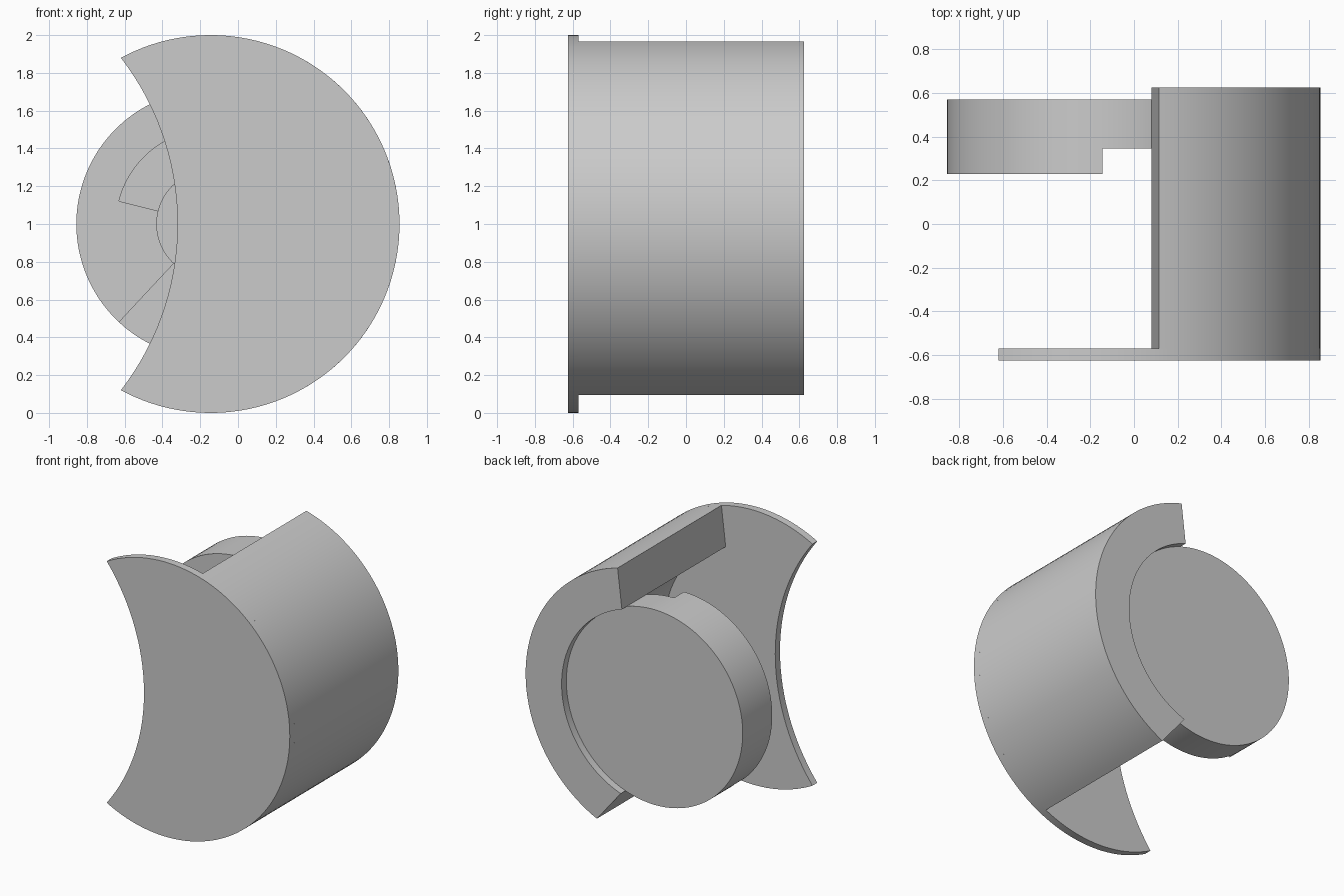
import bpy, bmesh
from math import cos, sin, radians, atan2, hypot, degrees

if "Cube" in bpy.data.objects:
    bpy.data.objects.remove(bpy.data.objects["Cube"])

CX, CZ = -0.145, 1.0  # common axis of every round part


def arc(r, a0, a1, cx=CX, n=None):
    """Points on an arc in the XZ plane, angles in degrees."""
    n = n or max(6, int(abs(a1 - a0) / 2.5))
    return [(cx + r * cos(radians(a0 + (a1 - a0) * i / n)),
             CZ + r * sin(radians(a0 + (a1 - a0) * i / n))) for i in range(n + 1)]


def circle(r):
    return arc(r, 0, 360, n=144)[:-1]


def extrude(name, profile, y0, y1):
    """Solid made by extruding an XZ profile from y0 to y1."""
    bm = bmesh.new()
    face = bm.faces.new([bm.verts.new((x, y0, z)) for x, z in profile])
    top = bmesh.ops.extrude_face_region(bm, geom=[face])
    verts = [g for g in top["geom"] if isinstance(g, bmesh.types.BMVert)]
    bmesh.ops.translate(bm, vec=(0, y1 - y0, 0), verts=verts)
    bmesh.ops.recalc_face_normals(bm, faces=bm.faces)
    mesh = bpy.data.meshes.new(name)
    bm.to_mesh(mesh)
    bm.free()
    ob = bpy.data.objects.new(name, mesh)
    bpy.context.collection.objects.link(ob)
    return ob


def select(ob):
    bpy.ops.object.select_all(action='DESELECT')
    ob.select_set(True)
    bpy.context.view_layer.objects.active = ob


def cut(ob, cutter):
    mod = ob.modifiers.new("cut", 'BOOLEAN')
    mod.operation = 'DIFFERENCE'
    mod.solver = 'EXACT'
    mod.object = cutter
    select(ob)
    bpy.ops.object.modifier_apply(modifier=mod.name)
    bpy.data.objects.remove(cutter)


# Front plate: full disc with a concave bite on the left
tip = degrees(atan2(0.88, -0.475))
bite_x, bite_r = -1.76, 1.44
bite = degrees(atan2(0.88, -0.62 - bite_x))
plate = extrude("front_plate",
                arc(1.0, -tip, tip) + arc(bite_r, bite, -bite, bite_x)[1:-1],
                -0.625, -0.57)

# Curved body: thick partial ring behind the plate
body = extrude("curved_body",
               arc(1.0, -64.8, 75) + arc(0.71, 71.6, -70.8), -0.57, 0.625)

# Back disc: stepped front, sunken pocket and a blind centre bore
disc = extrude("back_disc", circle(0.711), 0.23, 0.57)
cut(disc, extrude("low_step", [(CX, CZ)] + arc(0.9, -133, 90), 0.1, 0.345))
cut(disc, extrude("pocket", [(CX, CZ)] + arc(0.5, 80, 166), 0.1, 0.345))
cut(disc, extrude("bore", circle(0.285), 0.1, 0.55))

for ob in (plate, body, disc):
    select(ob)
    bpy.ops.object.shade_smooth_by_angle(angle=radians(30))
